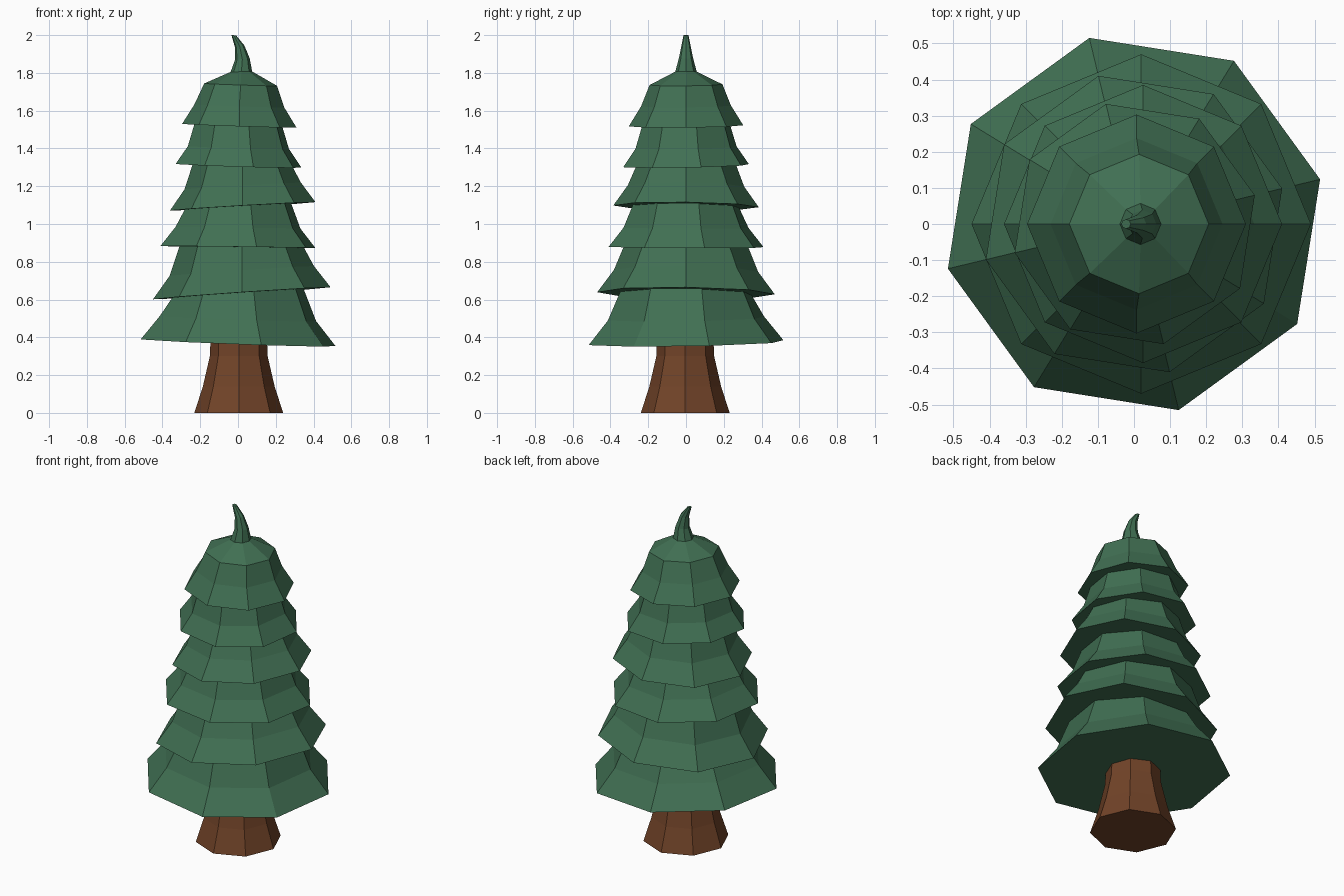
import bpy, bmesh
from math import cos, sin, pi, radians

if "Cube" in bpy.data.objects:
    bpy.data.objects.remove(bpy.data.objects["Cube"])

SIDES = 8


def material(name, color):
    m = bpy.data.materials.new(name)
    m.diffuse_color = (*color, 1)
    m.use_nodes = True
    m.node_tree.nodes["Principled BSDF"].inputs["Base Color"].default_value = m.diffuse_color
    return m


def ring(cx, cy, z, r, turn=0, tilt=(0, 0)):
    """Octagon ring, lying in a plane tilted along x and y."""
    pts = []
    for i in range(SIDES):
        a = radians(turn) + 2 * pi * i / SIDES
        x, y = cx + r * cos(a), cy + r * sin(a)
        pts.append((x, y, z + tilt[0] * x + tilt[1] * y))
    return pts


def loft(name, rings, mat):
    """Closed, flat-shaded skin through a stack of rings."""
    bm = bmesh.new()
    loops = [[bm.verts.new(p) for p in r] for r in rings]
    for a, b in zip(loops, loops[1:]):
        for i in range(SIDES):
            j = (i + 1) % SIDES
            bm.faces.new((a[i], a[j], b[j], b[i]))
    bm.faces.new(loops[0][::-1])
    bm.faces.new(loops[-1])
    bmesh.ops.recalc_face_normals(bm, faces=bm.faces)
    me = bpy.data.meshes.new(name)
    bm.to_mesh(me)
    bm.free()
    me.materials.append(mat)
    ob = bpy.data.objects.new(name, me)
    bpy.context.collection.objects.link(ob)
    return ob


green = material("pine green", (0.052, 0.16, 0.086))
brown = material("bark brown", (0.165, 0.056, 0.021))

# Flared trunk, ending at the underside of the foliage
loft("trunk", [ring(0.004, -0.004, z, r) for z, r in
               [(0, 0.235), (0.14, 0.19), (0.30, 0.153), (0.375, 0.15)]], brown)

# Foliage tiers: centre x, rim z, rim radius, turn, tilt, mid z, mid radius, top radius
tiers = [
    (0.000, 0.372, 0.530, 13.5, (-0.037, 0.017), 0.500, 0.425, 0.358),
    (0.020, 0.632, 0.470, 0, (0.068, -0.012), 0.750, 0.382, 0.330),
    (0.000, 0.878, 0.422, 13.5, (-0.013, -0.004), 0.980, 0.340, 0.290),
    (0.025, 1.092, 0.385, 0, (0.058, -0.012), 1.200, 0.308, 0.265),
    (0.002, 1.309, 0.342, 13.5, (-0.030, 0.018), 1.405, 0.275, 0.240),
    (0.007, 1.520, 0.303, 0, (-0.033, 0.010), 1.625, 0.238, 0.193),
]
rings = []
for i, (cx, z, r, turn, tilt, zm, rm, rt) in enumerate(tiers):
    # each tier's top meets the tilted underside of the next tier
    if i + 1 < len(tiers):
        nxt = tiers[i + 1]
        top_z, top_tilt = nxt[1], nxt[4]
    else:
        top_z, top_tilt = 1.738, tilt
    top_x = cx if i + 1 < len(tiers) else 0.014
    rings += [ring(cx, 0, z, r, turn, tilt),
              ring(cx, 0, zm, rm, turn, tilt),
              ring(top_x, 0, top_z, rt, turn, top_tilt)]

# Crown shoulder and curled leader tip
rings += [ring(cx, 0, z, r, 0, (t, 0)) for cx, z, r, t in
          [(0.018, 1.806, 0.057, 0.02), (0.023, 1.870, 0.039, 0.1),
           (0.009, 1.938, 0.025, 0.2), (-0.022, 1.996, 0.013, -0.15)]]
loft("foliage", rings, green)
